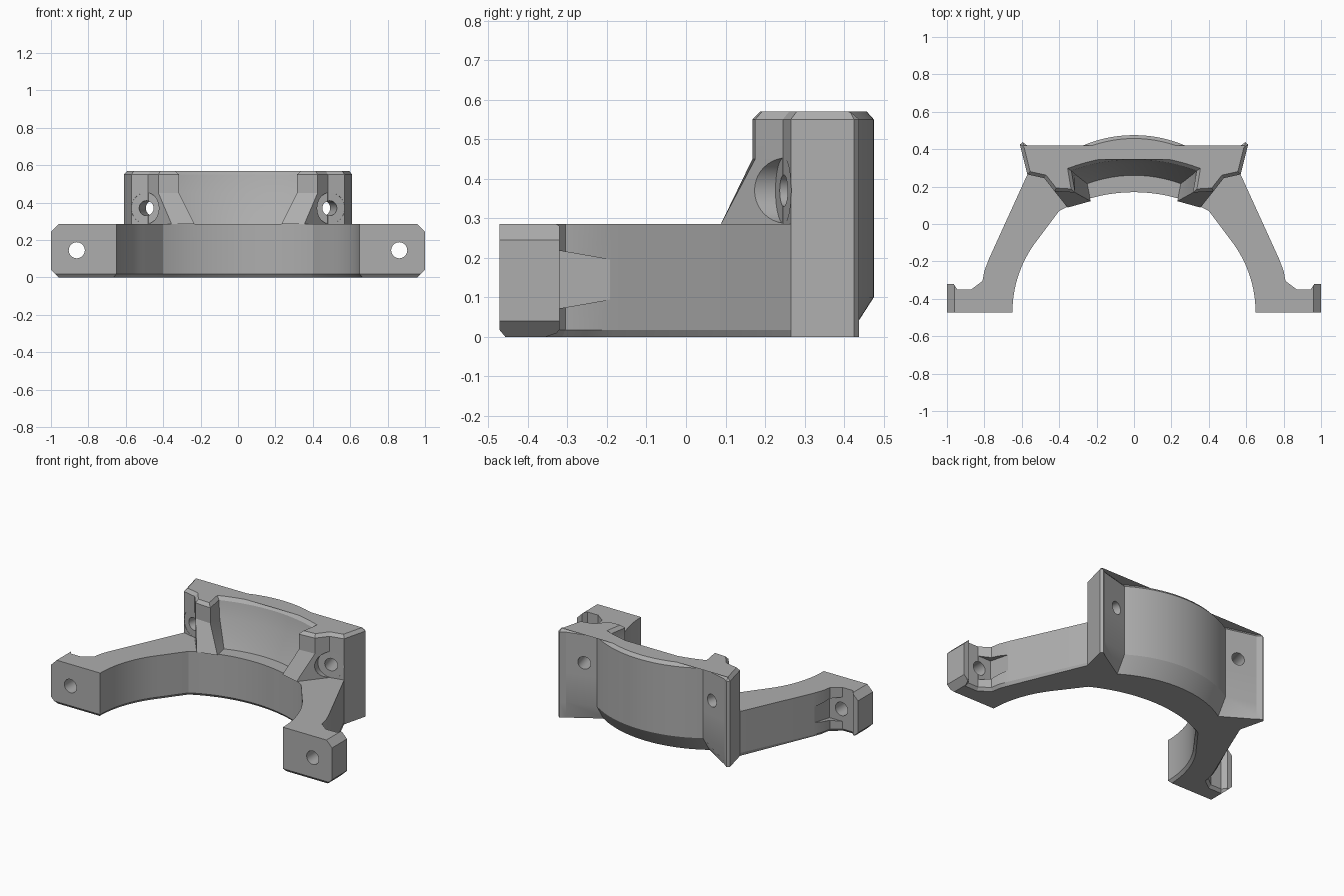
import bpy, bmesh, math
from mathutils import Vector, Matrix

if "Cube" in bpy.data.objects:
    bpy.data.objects.remove(bpy.data.objects["Cube"], do_unlink=True)

grey = bpy.data.materials.new("plain grey")
grey.use_nodes = True
grey.diffuse_color = (0.42, 0.42, 0.42, 1)
grey.node_tree.nodes["Principled BSDF"].inputs["Base Color"].default_value = grey.diffuse_color


def crown(apex, x, y, n=22):
    """Arc from (0, apex) down to (x, y), centred on the middle plane."""
    s = apex - y
    r = (x * x + s * s) / (2 * s)
    a = math.asin(x / r)
    return [(r * math.sin(a * i / n), apex - r + r * math.cos(a * i / n)) for i in range(n + 1)]


def whole(half):
    return half + [(-x, y) for x, y in half[-2:0:-1]]


def inset(pts, d, keep=lambda p: False):
    out = []
    for i, p in enumerate(pts):
        p, a, b = Vector(p), Vector(pts[i - 1]), Vector(pts[(i + 1) % len(pts)])
        u, v = (p - a).normalized(), (b - p).normalized()
        n, m = Vector((u.y, -u.x)), Vector((v.y, -v.x))
        q = p if keep(p) else p + (n + m) * d / (1 + n.dot(m))
        out.append((q.x, q.y))
    return out


def new_object(name, bm):
    bmesh.ops.recalc_face_normals(bm, faces=bm.faces)
    me = bpy.data.meshes.new(name)
    bm.to_mesh(me)
    bm.free()
    me.materials.append(grey)
    ob = bpy.data.objects.new(name, me)
    bpy.context.collection.objects.link(ob)
    return ob


def loft(name, rings):
    """Skin a stack of (height, outline) rings and cap both ends."""
    bm = bmesh.new()
    rows = [[bm.verts.new((x, y, z)) for x, y in pts] for z, pts in rings]
    n = len(rows[0])
    for low, high in zip(rows, rows[1:]):
        for i in range(n):
            j = (i + 1) % n
            bm.faces.new((low[i], low[j], high[j], high[i]))
    bm.faces.new(rows[0])
    bm.faces.new(rows[-1])
    return new_object(name, bm)


def rod(name, start, end, r):
    bm = bmesh.new()
    a, b = Vector(start), Vector(end)
    turn = (b - a).to_track_quat('Z', 'Y').to_matrix().to_4x4()
    bmesh.ops.create_cone(bm, cap_ends=True, segments=40, radius1=r, radius2=r,
                          depth=(b - a).length, matrix=Matrix.Translation((a + b) / 2) @ turn)
    return new_object(name, bm)


def combine(target, tool, op):
    mod = target.modifiers.new(op.lower(), 'BOOLEAN')
    mod.operation, mod.solver, mod.object = op, 'EXACT', tool
    bpy.ops.object.select_all(action='DESELECT')
    bpy.context.view_layer.objects.active = target
    target.select_set(True)
    bpy.ops.object.modifier_apply(modifier=mod.name)
    bpy.data.objects.remove(tool, do_unlink=True)


# Shared back edge: curved crown, then the screw ear
ear = [(0.565, 0.415), (0.595, 0.438), (0.61, 0.425), (0.57, 0.265)]
back = crown(0.475, 0.377, 0.365)

# Lower body: crown, arms and feet
foot = [(0.775, -0.185), (0.80, -0.25), (0.81, -0.305), (0.87, -0.35),
        (0.945, -0.35), (0.965, -0.32), (1.0, -0.32), (1.0, -0.472)]
leg = [(0.023 + 0.627 * math.cos(a), -0.472 + 0.627 * math.sin(a))
       for a in [math.radians(39 * i / 14) for i in range(15)]]
inner = crown(0.17, 0.40, 0.07)[::-1]


def body_outline(push):
    return whole([(x, y - push) for x, y in back] + ear + foot + leg + inner)


high = lambda p: p.y > 0.26
body = loft("bracket", [(0, inset(body_outline(0.065), 0.015, high)),
                        (0.018, body_outline(0.053)),
                        (0.1, body_outline(0)),
                        (0.285, body_outline(0))])


# Upper wall: sloped pocket between two flared posts
def wall_outline(post, apex, x, y):
    return whole(back + ear + [(0.48, 0.245)] + post + crown(apex, x, y)[::-1])


post = [(0.425, 0.175), (0.315, 0.168)]
flare = [(0.355, 0.088), (0.232, 0.122)]
rim = wall_outline(post, 0.345, 0.335, 0.285)
wall = loft("upper_wall", [(0.285, wall_outline(flare, 0.26, 0.25, 0.215)),
                           (0.45, wall_outline(post, 0.325, 0.32, 0.27)),
                           (0.55, rim),
                           (0.57, inset(rim, 0.018))])
combine(body, wall, 'UNION')

# Chamfered foot ends
bm = bmesh.new()
half = [(0.94, -0.02), (1.01, 0.05), (1.01, 0.235), (0.645, 0.6)]
profile = half + [(-x, z) for x, z in reversed(half)]
face = bm.faces.new([bm.verts.new((x, -0.6, z)) for x, z in profile])
ext = bmesh.ops.extrude_face_region(bm, geom=[face])["geom"]
bmesh.ops.translate(bm, vec=(0, 1.2, 0), verts=[v for v in ext if isinstance(v, bmesh.types.BMVert)])
combine(body, new_object("envelope", bm), 'INTERSECT')

# Screw holes, counterbores and the tapered clearance behind each foot
for s in (1, -1):
    seat = Vector((0.49 * s, 0.247, 0.37))
    axis = Vector((-0.25 * s, 0.97, 0)).normalized()
    combine(body, rod("counterbore", seat, seat - axis * 0.3, 0.083), 'DIFFERENCE')
    combine(body, rod("ear_hole", seat - axis * 0.1, seat + axis * 0.3, 0.04), 'DIFFERENCE')
    combine(body, rod("foot_hole", (0.862 * s, -0.6, 0.145), (0.862 * s, -0.3, 0.145), 0.043), 'DIFFERENCE')
    bm = bmesh.new()
    for y, h in ((-0.349, 0.078), (-0.19, 0.05)):
        for x in (0.778, 0.92):
            for k in (-1, 1):
                bm.verts.new((x * s, y, 0.145 + k * h))
    bmesh.ops.convex_hull(bm, input=bm.verts)
    combine(body, new_object("clearance", bm), 'DIFFERENCE')

body.select_set(True)
bpy.context.view_layer.objects.active = body
bpy.ops.object.shade_smooth_by_angle(angle=math.radians(20))
